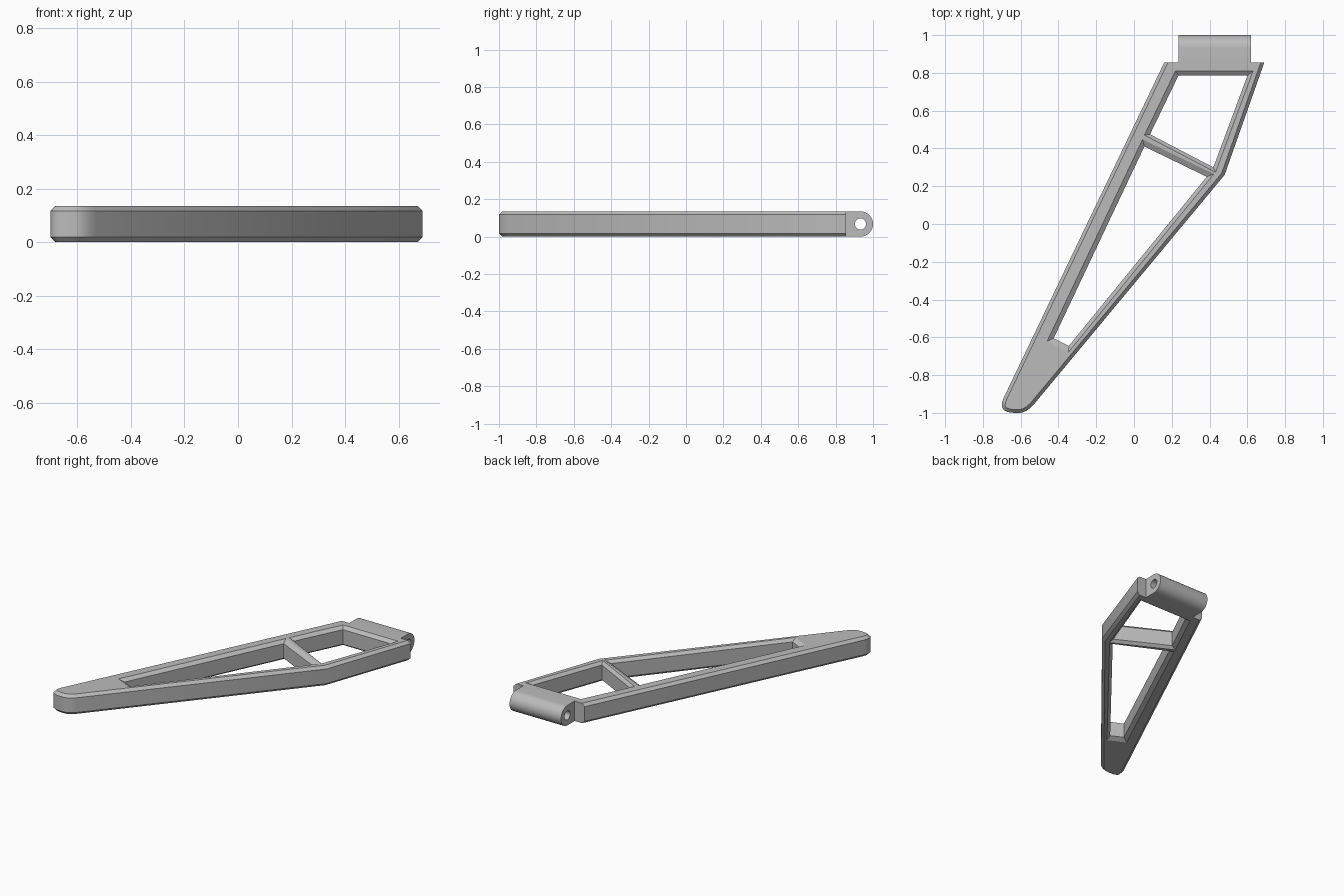
import bpy, bmesh, math
from mathutils import Vector, Matrix
from mathutils.geometry import tessellate_polygon

cube = bpy.data.objects.get("Cube")
if cube:
    bpy.data.objects.remove(cube, do_unlink=True)

HEIGHT = 0.135
CHAMFER = 0.018

grey = bpy.data.materials.new("light grey")
grey.use_nodes = True
colour = (0.5, 0.5, 0.5, 1)
grey.diffuse_color = colour
grey.node_tree.nodes["Principled BSDF"].inputs["Base Color"].default_value = colour


def curve_corner(a, corner, b, steps=7):
    """Points rounding a corner from a to b."""
    a, corner, b = Vector(a), Vector(corner), Vector(b)
    ts = [i / steps for i in range(steps + 1)]
    return [a * (1 - t) ** 2 + corner * 2 * t * (1 - t) + b * t * t for t in ts]


def offset(loop, dists):
    """Move each edge of a counter-clockwise loop inwards by its own distance."""
    result = []
    for i, p in enumerate(loop):
        d1 = (p - loop[i - 1]).normalized()
        d2 = (loop[(i + 1) % len(loop)] - p).normalized()
        n1, n2 = Vector((-d1.y, d1.x)), Vector((-d2.y, d2.x))
        a, b = dists[i - 1], dists[i]
        det = n1.x * n2.y - n1.y * n2.x
        if abs(det) < 1e-5:
            result.append(p + n1 * a)
        else:
            result.append(p + Vector((a * n2.y - b * n1.y, b * n1.x - a * n2.x)) / det)
    return result


def prism(name, loops, levels, matrix=Matrix()):
    """Extrude an outline with holes; loops are (points, chamfer widths)."""
    bm = bmesh.new()
    rings = []
    for w, chamfered in levels:
        rings.append([[bm.verts.new((p.x, p.y, w)) for p in
                       (offset(pts, d) if chamfered else pts)] for pts, d in loops])
    for low, high in zip(rings, rings[1:]):
        for lo, hi in zip(low, high):
            for i in range(len(lo)):
                j = (i + 1) % len(lo)
                bm.faces.new((lo[i], lo[j], hi[j], hi[i]))
    for cap in (rings[0], rings[-1]):
        flat = [v for ring in cap for v in ring]
        for tri in tessellate_polygon([[Vector((v.co.x, v.co.y, 0)) for v in r] for r in cap]):
            bm.faces.new([flat[i] for i in tri])
    bmesh.ops.transform(bm, matrix=matrix, verts=bm.verts)
    bmesh.ops.recalc_face_normals(bm, faces=bm.faces)
    mesh = bpy.data.meshes.new(name)
    bm.to_mesh(mesh)
    bm.free()
    mesh.materials.append(grey)
    obj = bpy.data.objects.new(name, mesh)
    bpy.context.collection.objects.link(obj)
    bpy.ops.object.select_all(action='DESELECT')
    obj.select_set(True)
    bpy.context.view_layer.objects.active = obj
    bpy.ops.object.shade_smooth_by_angle(angle=math.radians(25))
    return obj


# Frame outline: square back edge, rounded front tip
outline = [Vector((0.69, 0.855)), Vector((0.16, 0.855))]
outline += curve_corner((-0.69, -0.92), (-0.727, -1), (-0.63, -1))
outline += curve_corner((-0.61, -1), (-0.57, -1), (-0.53, -0.955))
outline.append(Vector((0.48, 0.26)))
outline_chamfer = [0] + [CHAMFER] * (len(outline) - 1)

# Two openings separated by the cross strut
long_hole = [Vector(p) for p in
             ((0.055, 0.41), (-0.425, -0.605), (-0.345, -0.645), (0.385, 0.25))]
back_hole = [Vector(p) for p in
             ((0.085, 0.475), (0.42, 0.30), (0.60, 0.785), (0.235, 0.785))]
prism("frame",
      [(outline, outline_chamfer),
       (long_hole, (-0.025, -0.03, -0.02, -0.03)),
       (back_hole, (-0.018, -0.02, -0.025, -0.025))],
      [(0, True), (CHAMFER, False), (HEIGHT - CHAMFER, False), (HEIGHT, True)])

# Hinge barrel: rounded block with a pin hole, extruded along x
R = HEIGHT / 2


def arc(radius, start, end, steps):
    return [Vector((1 - R + radius * math.cos(a), R + radius * math.sin(a)))
            for a in (start + (end - start) * i / steps for i in range(steps + 1))]


barrel = [Vector((0.855, HEIGHT)), Vector((0.855, 0))]
barrel += arc(R, -math.pi / 2, math.pi / 2, 20)
pin_hole = arc(0.03, 0, math.tau, 24)[:-1]
to_x_axis = Matrix(((0, 0, 1, 0), (1, 0, 0, 0), (0, 1, 0, 0), (0, 0, 0, 1)))
prism("hinge_barrel", [(barrel, None), (pin_hole, None)],
      [(0.235, False), (0.62, False)], to_x_axis)
